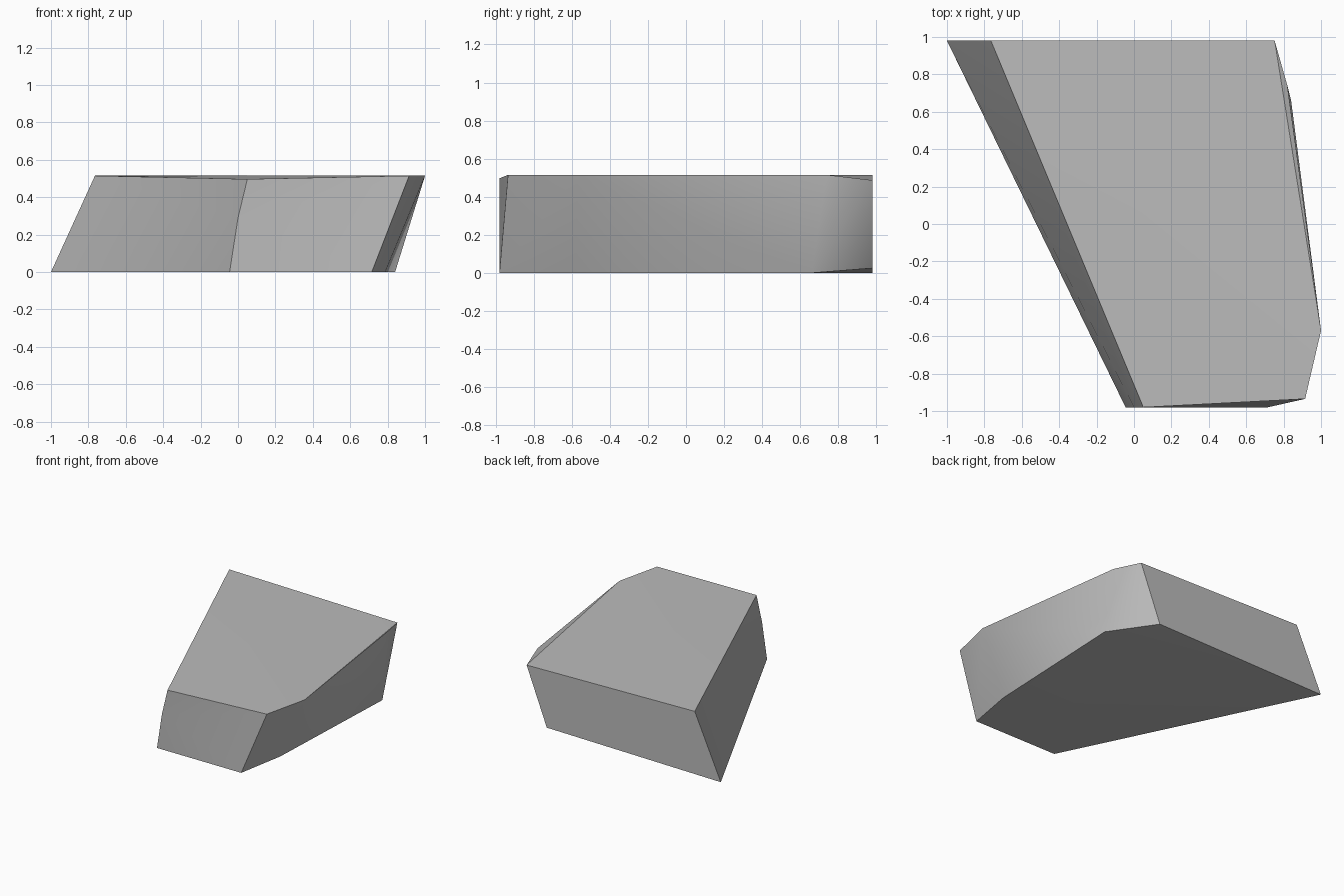
import bpy, bmesh, math

cube = bpy.data.objects.get("Cube")
if cube:
    bpy.data.objects.remove(cube, do_unlink=True)

# single grey material
grey = bpy.data.materials.new("stone grey")
grey.use_nodes = True
col = (0.5, 0.5, 0.5, 1)
grey.diffuse_color = col
grey.node_tree.nodes["Principled BSDF"].inputs["Base Color"].default_value = col

# bottom and top outlines, both starting at the back corner on the -x side
bottom = [(-1, .98, 0), (-.045, -.98, 0), (.715, -.98, 0),
          (.787, -.58, 0), (.84, .66, 0), (.57, .98, .025)]
top = [(-.765, .98, .515), (.05, -.98, .497), (.915, -.935, .515),
       (1, -.57, .515), (.82, .74, .515), (.752, .98, .487)]

bm = bmesh.new()
b = [bm.verts.new(p) for p in bottom]
t = [bm.verts.new(p) for p in top]
m = bm.verts.new((0, -.98, .29))   # slight bow in the front corner

faces = [
    # slanted -x side and front, meeting at the bowed corner
    (b[0], b[1], m), (b[0], m, t[0]), (t[0], m, t[1]),
    (b[1], b[2], m), (b[2], t[2], m), (m, t[2], t[1]),
    # bevelled front corner and long +x side
    (b[2], b[3], t[3]), (b[2], t[3], t[2]),
    (b[3], b[4], t[3]), (b[4], t[4], t[3]),
    # cut back corner and back
    (b[4], t[5], t[4]), (b[4], b[5], t[5]),
    (b[5], b[0], t[0], t[5]),
    # top with a thin chipped edge
    (t[0], t[1], t[2]), (t[0], t[2], t[3]),
    (t[0], t[3], t[5]), (t[3], t[4], t[5]),
    # underside
    (b[0], b[5], b[4]), (b[0], b[4], b[3], b[2], b[1]),
]
for f in faces:
    bm.faces.new(f)
bmesh.ops.recalc_face_normals(bm, faces=bm.faces)

mesh = bpy.data.meshes.new("stone_block")
bm.to_mesh(mesh)
bm.free()
mesh.materials.append(grey)
block = bpy.data.objects.new("stone_block", mesh)
bpy.context.collection.objects.link(block)

# soft sides, crisp rims
bpy.ops.object.select_all(action='DESELECT')
block.select_set(True)
bpy.context.view_layer.objects.active = block
bpy.ops.object.shade_smooth_by_angle(angle=math.radians(33))
